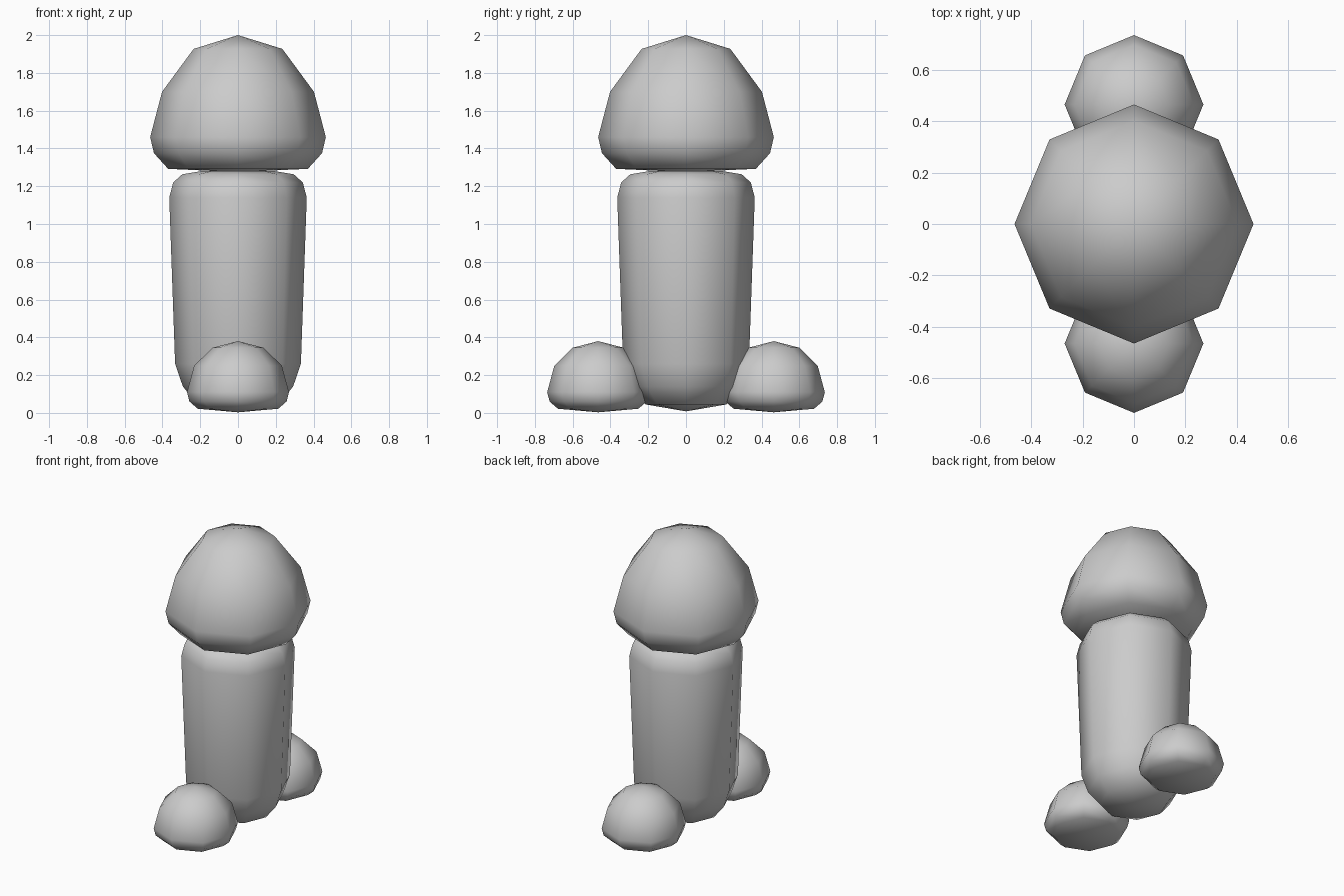
import bpy, bmesh
from math import cos, sin, pi

if "Cube" in bpy.data.objects:
    bpy.data.objects.remove(bpy.data.objects["Cube"])

SIDES = 8


def lathe(name, profile, y=0.0):
    """Revolve a closed (radius, z) profile, ordered top to bottom, around z."""
    bm = bmesh.new()
    top = bm.verts.new((0, 0, profile[0][1]))
    bottom = bm.verts.new((0, 0, profile[-1][1]))
    rings = [[bm.verts.new((r * cos(2 * pi * i / SIDES), r * sin(2 * pi * i / SIDES), z))
              for i in range(SIDES)] for r, z in profile[1:-1]]
    for i in range(SIDES):
        j = (i + 1) % SIDES
        bm.faces.new((top, rings[0][i], rings[0][j]))
        bm.faces.new((bottom, rings[-1][j], rings[-1][i]))
        for a, b in zip(rings, rings[1:]):
            bm.faces.new((a[i], b[i], b[j], a[j]))
    bmesh.ops.recalc_face_normals(bm, faces=bm.faces)
    for f in bm.faces:
        f.smooth = True
    mesh = bpy.data.meshes.new(name)
    bm.to_mesh(mesh)
    bm.free()
    obj = bpy.data.objects.new(name, mesh)
    obj.location.y = y
    bpy.context.collection.objects.link(obj)
    return obj


# Large domed cap
lathe("cap", [(0, 2.0), (0.235, 1.927), (0.402, 1.70), (0.465, 1.46),
              (0.445, 1.375), (0.37, 1.292), (0, 1.275)])

# Slightly tapered stem with rounded ends
lathe("stem", [(0, 1.283), (0.195, 1.28), (0.295, 1.263), (0.343, 1.22), (0.364, 1.14),
               (0.333, 0.26), (0.292, 0.14), (0.215, 0.045), (0, 0.008)])

# Small domes at the front and back of the base
small = [(0, 0.38), (0.135, 0.345), (0.232, 0.25), (0.27, 0.11),
         (0.257, 0.06), (0.213, 0.022), (0, 0.003)]
for name, y in (("front_dome", -0.465), ("back_dome", 0.465)):
    lathe(name, small, y)
